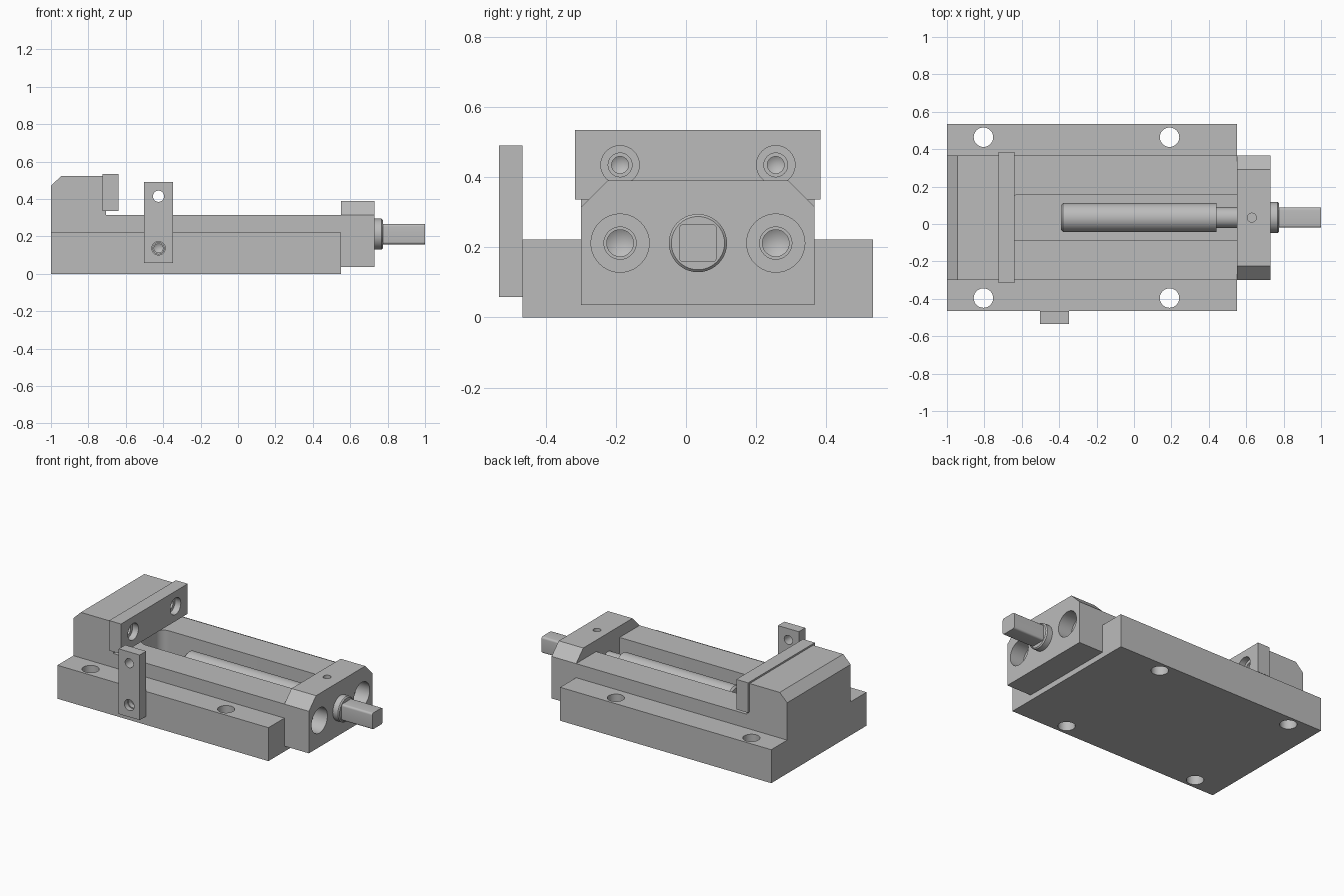
import bpy, bmesh, math
from mathutils import Vector

cube = bpy.data.objects.get("Cube")
if cube:
    bpy.data.objects.remove(cube)

YC = 0.034       # centre line of the vise
SCREW_Z = 0.212  # height of the lead screw
BOLT = 0.222     # bolt offset from the centre line
parts = []

steel = bpy.data.materials.new("steel_grey")
steel.use_nodes = True
steel.diffuse_color = (0.5, 0.5, 0.5, 1)
steel.node_tree.nodes["Principled BSDF"].inputs["Base Color"].default_value = (0.5, 0.5, 0.5, 1)


def finish(name, bm):
    bmesh.ops.recalc_face_normals(bm, faces=bm.faces)
    mesh = bpy.data.meshes.new(name)
    bm.to_mesh(mesh)
    bm.free()
    mesh.materials.append(steel)
    obj = bpy.data.objects.new(name, mesh)
    bpy.context.collection.objects.link(obj)
    parts.append(obj)
    return obj


def prism(name, outline, axis, lo, hi):
    """Extrude a 2D outline along x, y or z."""
    place = {"x": lambda a, b, d: (d, a, b),
             "y": lambda a, b, d: (a, d, b),
             "z": lambda a, b, d: (a, b, d)}[axis]
    bm = bmesh.new()
    rings = [[bm.verts.new(place(a, b, d)) for a, b in outline] for d in (lo, hi)]
    for ring in rings:
        bm.faces.new(ring)
    n = len(outline)
    for i in range(n):
        j = (i + 1) % n
        bm.faces.new((rings[0][i], rings[0][j], rings[1][j], rings[1][i]))
    return finish(name, bm)


def lathe(name, profile, origin, axis, sides=40):
    """Turn (distance, radius) points around an axis; radius 0 makes a tip."""
    axis = Vector(axis)
    u = axis.orthogonal().normalized()
    v = axis.cross(u)
    bm = bmesh.new()
    rings = []
    for d, r in profile:
        centre = Vector(origin) + axis * d
        count = sides if r else 1
        rings.append([bm.verts.new(centre + r * (math.cos(2 * math.pi * i / sides) * u
                                                 + math.sin(2 * math.pi * i / sides) * v))
                      for i in range(count)])
    for a, b in zip(rings, rings[1:]):
        for i in range(sides):
            j = (i + 1) % sides
            if len(b) == 1:
                bm.faces.new((a[i], a[j], b[0]))
            else:
                bm.faces.new((a[i], a[j], b[j], b[i]))
    for ring in (rings[0], rings[-1]):
        if len(ring) > 1:
            bm.faces.new(ring)
    return finish(name, bm)


def combine(target, tools, operation="DIFFERENCE"):
    """Apply booleans and remove the helper objects."""
    for tool in tools:
        mod = target.modifiers.new("cut", "BOOLEAN")
        mod.operation, mod.solver, mod.object = operation, "EXACT", tool
    graph = bpy.context.evaluated_depsgraph_get()
    result = bpy.data.meshes.new_from_object(target.evaluated_get(graph))
    target.modifiers.clear()
    target.data = result
    for tool in tools:
        parts.remove(tool)
        bpy.data.objects.remove(tool)


def bolt_hole(origin, axis, bore, clear, tap, bore_depth, plate, end):
    """Counterbore, clearance hole and drilled hole with a conical tip."""
    return lathe("bolt_cutter", [(-0.02, bore), (bore_depth, bore), (bore_depth, clear),
                                 (plate, clear), (plate, tap), (end, tap),
                                 (end + tap * 0.6, 0)], origin, axis)


def jaw_holes():
    return [bolt_hole((-0.635, YC + s * BOLT, 0.435), (-1, 0, 0),
                      0.055, 0.034, 0.024, 0.045, 0.09, 0.2) for s in (-1, 1)]


def end_holes():
    return [bolt_hole((0.73, YC + s * BOLT, SCREW_Z), (-1, 0, 0),
                      0.083, 0.046, 0.038, 0.1, 0.18, 0.4) for s in (-1, 1)]


def stop_hole():
    return bolt_hole((-0.425, -0.535, 0.137), (0, 1, 0),
                     0.036, 0.03, 0.024, 0.035, 0.068, 0.16)


# Base plate and raised bed in one section, with the fixed jaw on top
half = 0.333
section = [(YC - 0.5, 0), (YC + 0.5, 0), (YC + 0.5, 0.222), (YC + half, 0.222),
           (YC + half, 0.315), (YC - half, 0.315), (YC - half, 0.222), (YC - 0.5, 0.222)]
body = prism("base_and_fixed_jaw", section, "x", -1, 0.55)
jaw = prism("jaw_block", [(-1, 0.315), (-0.705, 0.315), (-0.705, 0.337), (-0.725, 0.337),
                          (-0.725, 0.524), (-0.945, 0.524), (-1, 0.47)],
            "y", YC - half, YC + half)
combine(body, [jaw], "UNION")

# Screw slot with rounded inner corners, mounting holes and bolt holes
slot_r, slot_half, slot_end = 0.06, 0.123, -0.675
slot = [(0.6, YC + slot_half)]
for sign, turns in ((1, range(0, 9)), (-1, range(8, -1, -1))):
    for k in turns:
        a = k * math.pi / 16
        slot.append((slot_end + slot_r - slot_r * math.sin(a),
                     YC + sign * (slot_half - slot_r + slot_r * math.cos(a))))
slot.append((0.6, YC - slot_half))
cutters = [prism("slot_cutter", slot, "z", 0.1, 0.33)]
for x in (-0.805, 0.19):
    for s in (-1, 1):
        cutters.append(lathe("mount_cutter", [(-0.1, 0.052), (0.4, 0.052)],
                             (x, YC + s * 0.43, 0), (0, 0, 1)))
combine(body, cutters + jaw_holes() + end_holes() + [stop_hole()])

# Jaw face plate
py = 0.35
plate = prism("jaw_plate", [(YC - py, 0.336), (YC + py, 0.336),
                            (YC + py, 0.535), (YC - py, 0.535)], "x", -0.725, -0.638)
combine(plate, jaw_holes())

# End block with chamfered shoulders
top = 0.258
end_block = prism("end_block", [(YC - half, 0.036), (YC + half, 0.036), (YC + half, 0.315),
                                (YC + top, 0.39), (YC - top, 0.39), (YC - half, 0.315)],
                  "x", 0.55, 0.73)
oil_hole = lathe("oil_cutter", [(0.3, 0.024), (0.45, 0.024)], (0.63, YC, 0), (0, 0, 1))
combine(end_block, end_holes() + [oil_hole])

# Work stop on the front side
stop = prism("work_stop", [(-0.502, 0.058), (-0.348, 0.058), (-0.348, 0.49), (-0.502, 0.49)],
             "y", -0.534, YC - 0.5)
through = lathe("through_cutter", [(-0.6, 0.03), (-0.4, 0.03)], (-0.425, 0, 0.415), (0, 1, 0))
combine(stop, [stop_hole(), through])

# Lead screw, neck and collar
lathe("lead_screw", [(-0.39, 0.066), (-0.379, 0.077), (0.44, 0.077), (0.44, 0.056),
                     (0.73, 0.056), (0.73, 0.083), (0.768, 0.083), (0.775, 0.076)],
      (0, YC, SCREW_Z), (1, 0, 0))

# Square drive end with rounded corners
side, r = 0.054, 0.013
square = []
for q in range(4):
    a0 = q * math.pi / 2
    cx, cz = [(side - r) * math.copysign(1, f(a0 + math.pi / 4)) for f in (math.cos, math.sin)]
    for k in range(6):
        a = a0 + k * math.pi / 10
        square.append((YC + cx + r * math.cos(a), SCREW_Z + cz + r * math.sin(a)))
prism("drive_square", square, "x", 0.775, 1.0)

# Smooth curved walls, keep machined edges sharp
bpy.ops.object.select_all(action="DESELECT")
for obj in parts:
    obj.select_set(True)
bpy.context.view_layer.objects.active = body
bpy.ops.object.shade_smooth_by_angle(angle=math.radians(25))
